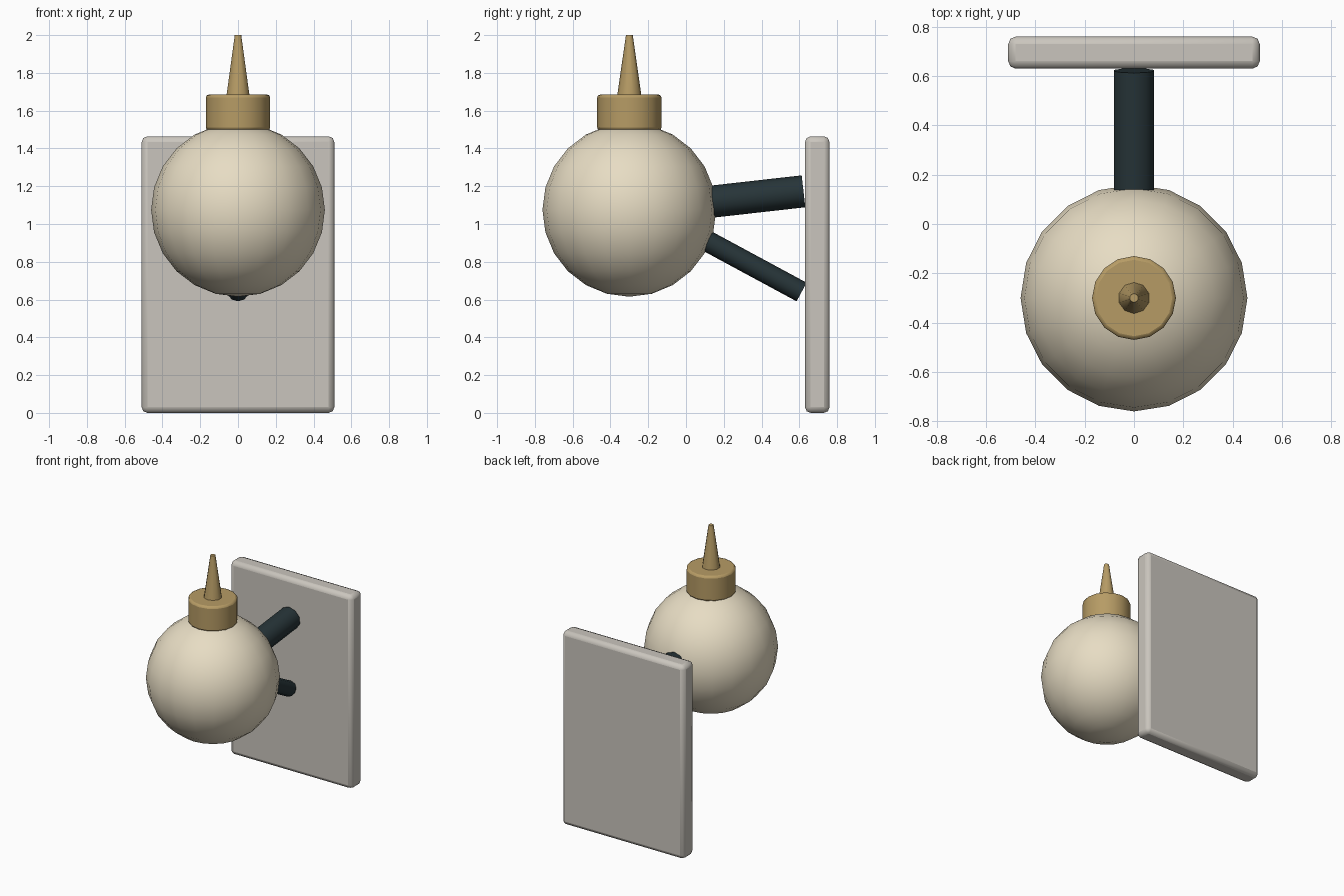
import bpy, math
from mathutils import Vector

if "Cube" in bpy.data.objects:
    bpy.data.objects.remove(bpy.data.objects["Cube"])


def material(name, rgb):
    m = bpy.data.materials.new(name)
    m.diffuse_color = (*rgb, 1)
    m.use_nodes = True
    m.node_tree.nodes["Principled BSDF"].inputs["Base Color"].default_value = m.diffuse_color
    return m


cream = material("cream", (0.80, 0.72, 0.55))
gold = material("gold", (0.47, 0.33, 0.13))
dark = material("dark", (0.02, 0.035, 0.04))
stone = material("stone", (0.59, 0.56, 0.51))


def finish(name, mat, bevel=0, segments=2, smooth=True):
    ob = bpy.context.object
    ob.name = name
    ob.data.materials.append(mat)
    if bevel:
        b = ob.modifiers.new("bevel", 'BEVEL')
        b.width, b.segments = bevel, segments
        b.limit_method = 'ANGLE'
        b.angle_limit = math.radians(50)
    if smooth:
        bpy.ops.object.shade_smooth_by_angle(angle=math.radians(40))
    return ob


def rod(name, mat, a, b, r1, r2, sides, **kw):
    """Cylinder or cone frustum running from point a to point b."""
    a, b = Vector(a), Vector(b)
    rot = (b - a).to_track_quat('Z', 'Y').to_euler()
    bpy.ops.mesh.primitive_cone_add(vertices=sides, radius1=r1, radius2=r2,
                                    depth=(b - a).length, location=(a + b) / 2, rotation=rot)
    return finish(name, mat, **kw)


# Wall plate
bpy.ops.mesh.primitive_cube_add(size=1, location=(0, 0.695, 0.732))
plate = bpy.context.object
plate.scale = (1.02, 0.13, 1.464)
bpy.ops.object.transform_apply(location=False, rotation=False, scale=True)
finish("wall_plate", stone, bevel=0.03)

# Globe
bpy.ops.mesh.primitive_uv_sphere_add(segments=20, ring_count=12, radius=0.46,
                                     location=(0, -0.30, 1.075))
finish("globe", cream)

# Cap and spike on top of the globe
rod("cap", gold, (0, -0.30, 1.495), (0, -0.30, 1.685), 0.17, 0.17, 16, bevel=0.015)
rod("spike", gold, (0, -0.30, 1.68), (0, -0.30, 2.0), 0.064, 0.018, 10)

# Support arms between globe and plate
rod("upper_arm", dark, (0, 0.08, 1.112), (0, 0.622, 1.173), 0.085, 0.085, 10)
rod("lower_arm", dark, (0, 0.06, 0.938), (0, 0.612, 0.64), 0.056, 0.056, 10)
